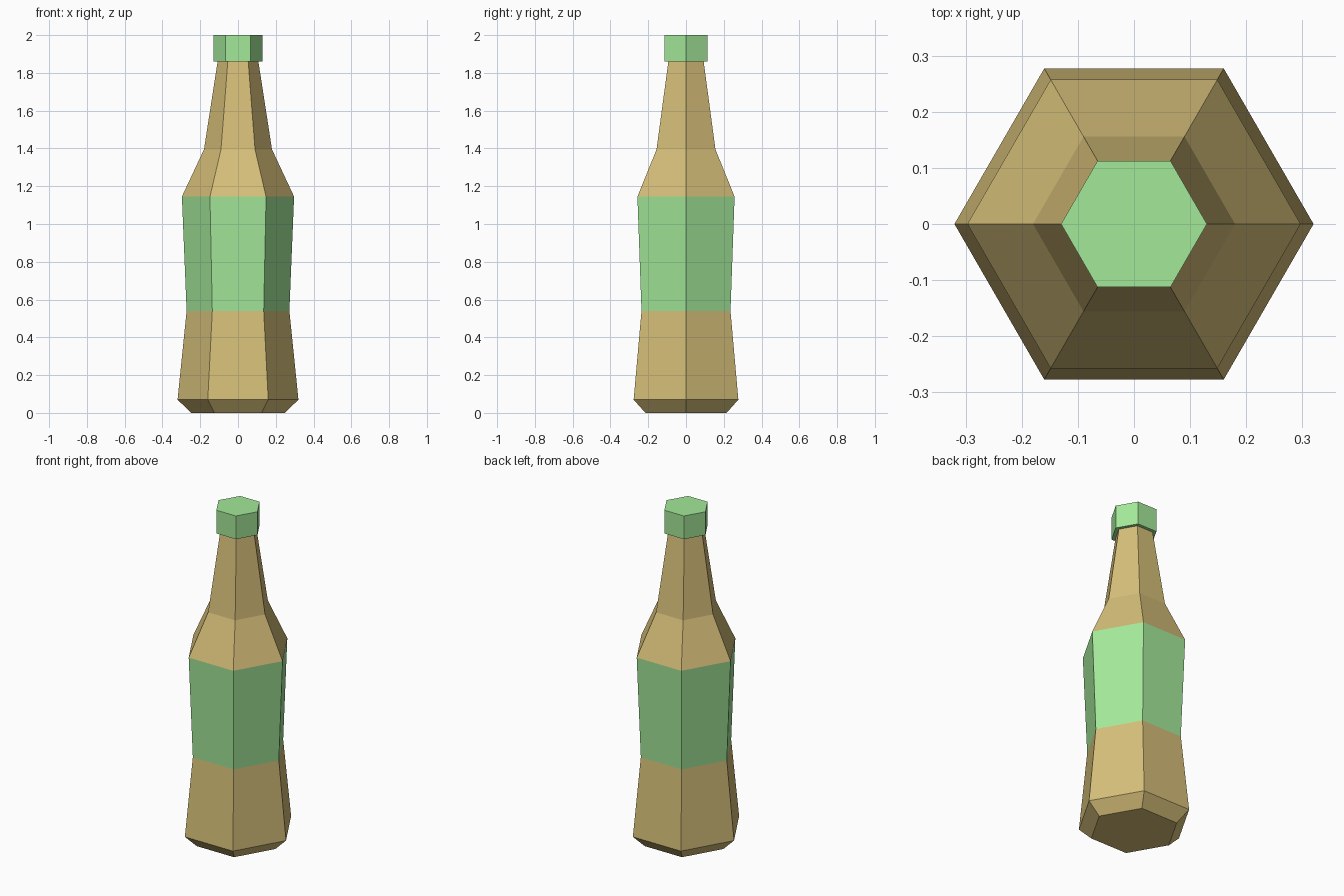
import bpy, bmesh
from math import cos, sin, pi

if "Cube" in bpy.data.objects:
    bpy.data.objects.remove(bpy.data.objects["Cube"])

SIDES = 6


def material(name, color):
    m = bpy.data.materials.new(name)
    m.diffuse_color = (*color, 1)
    m.use_nodes = True
    m.node_tree.nodes["Principled BSDF"].inputs["Base Color"].default_value = m.diffuse_color
    return m


def lathe(name, profile, mat, bottom=False, top=False):
    """Stack hexagonal rings from (radius, z) pairs, optionally capping the ends."""
    bm = bmesh.new()
    rings = [[bm.verts.new((r * cos(2 * pi * i / SIDES), r * sin(2 * pi * i / SIDES), z))
              for i in range(SIDES)] for r, z in profile]
    for a, b in zip(rings, rings[1:]):
        for i in range(SIDES):
            j = (i + 1) % SIDES
            bm.faces.new((a[i], a[j], b[j], b[i]))
    if bottom:
        bm.faces.new(rings[0][::-1])
    if top:
        bm.faces.new(rings[-1])
    mesh = bpy.data.meshes.new(name)
    bm.to_mesh(mesh)
    bm.free()
    mesh.materials.append(mat)
    obj = bpy.data.objects.new(name, mesh)
    bpy.context.collection.objects.link(obj)
    return obj


glass = material("tan_glass", (0.67, 0.52, 0.19))
green = material("green_label", (0.37, 0.81, 0.32))

# Lower body with chamfered foot
lathe("lower_body", [(0.248, 0), (0.32, 0.07), (0.272, 0.54)], glass, bottom=True)
# Label band
lathe("label", [(0.272, 0.54), (0.297, 1.145)], green)
# Shoulder and tapering neck
lathe("shoulder_and_neck", [(0.297, 1.145), (0.18, 1.395), (0.108, 1.86)], glass)
# Cap with overhanging rim
lathe("cap", [(0.108, 1.86), (0.13, 1.86), (0.13, 2.0)], green, top=True)
